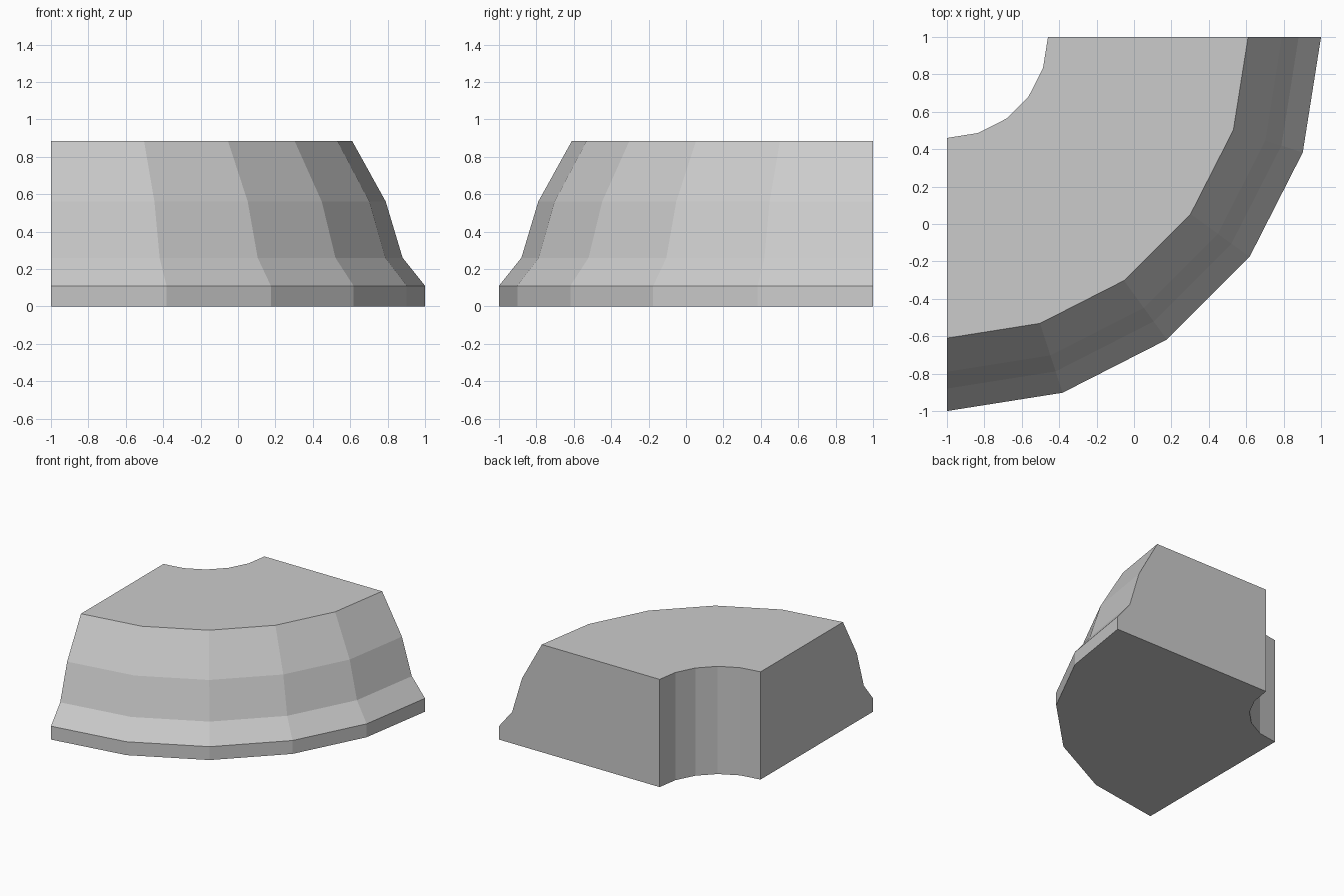
import bpy
import bmesh
from math import cos, sin, radians

cube = bpy.data.objects.get("Cube")
if cube:
    bpy.data.objects.remove(cube, do_unlink=True)

# Plain grey stone
grey = bpy.data.materials.new("light_grey")
grey.use_nodes = True
colour = (0.6, 0.6, 0.6, 1)
grey.diffuse_color = colour
grey.node_tree.nodes["Principled BSDF"].inputs["Base Color"].default_value = colour

# Cross-section as (radius, height): inner wall, foot, stepped slope, flat top
PROFILE = [(0.54, 0), (2, 0), (2, 0.11), (1.88, 0.26),
           (1.79, 0.56), (1.61, 0.885), (0.54, 0.885)]
SEGMENTS = 5


def quarter_ring(name, profile, segments, centre):
    """Sweep a closed cross-section through a quarter turn and cap the ends."""
    bm = bmesh.new()
    rings = []
    for i in range(segments + 1):
        a = radians(-90 + 90 * i / segments)
        rings.append([bm.verts.new((centre[0] + r * cos(a), centre[1] + r * sin(a), z))
                      for r, z in profile])
    count = len(profile)
    for a, b in zip(rings, rings[1:]):
        for j in range(count):
            k = (j + 1) % count
            bm.faces.new((a[j], a[k], b[k], b[j]))
    bm.faces.new(rings[0])
    bm.faces.new(rings[-1])
    bmesh.ops.recalc_face_normals(bm, faces=bm.faces)
    mesh = bpy.data.meshes.new(name)
    bm.to_mesh(mesh)
    bm.free()
    mesh.materials.append(grey)
    obj = bpy.data.objects.new(name, mesh)
    bpy.context.collection.objects.link(obj)
    return obj


# Corner block, curving around the back right corner
quarter_ring("curved_corner_block", PROFILE, SEGMENTS, (-1, 1))
